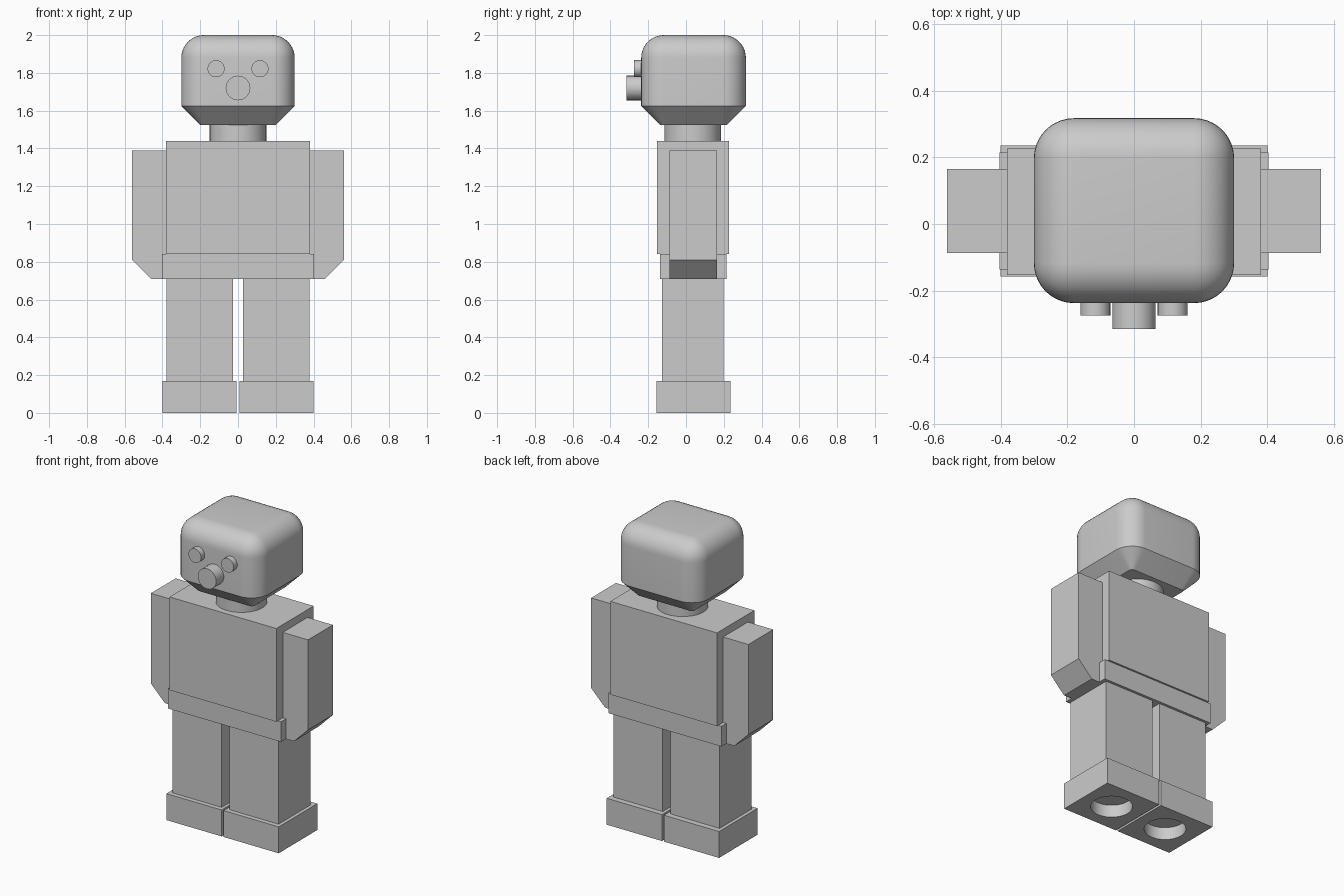
import bpy, bmesh, math
from mathutils import Matrix

cube = bpy.data.objects.get("Cube")
if cube:
    bpy.data.objects.remove(cube, do_unlink=True)

grey = bpy.data.materials.new("light_grey")
grey.use_nodes = True
colour = (0.6, 0.6, 0.6, 1)
grey.diffuse_color = colour
grey.node_tree.nodes["Principled BSDF"].inputs["Base Color"].default_value = colour


def finish(name, bm, smooth=False):
    bmesh.ops.recalc_face_normals(bm, faces=bm.faces)
    mesh = bpy.data.meshes.new(name)
    bm.to_mesh(mesh)
    bm.free()
    mesh.materials.append(grey)
    obj = bpy.data.objects.new(name, mesh)
    bpy.context.collection.objects.link(obj)
    if smooth:
        bpy.ops.object.select_all(action='DESELECT')
        obj.select_set(True)
        bpy.context.view_layer.objects.active = obj
        bpy.ops.object.shade_smooth_by_angle(angle=math.radians(30))
    return obj


def box_mesh(x, y, z):
    """Box from (low, high) ranges on each axis."""
    bm = bmesh.new()
    size = [b - a for a, b in (x, y, z)]
    mid = [(a + b) / 2 for a, b in (x, y, z)]
    bmesh.ops.create_cube(bm, size=1, matrix=Matrix.Translation(mid) @ Matrix.Diagonal((*size, 1)))
    return bm


def cylinder(name, centre, radius, depth, along_y=False):
    bm = bmesh.new()
    turn = Matrix.Rotation(math.pi / 2 if along_y else 0, 4, 'X')
    bmesh.ops.create_cone(bm, cap_ends=True, segments=48, radius1=radius, radius2=radius,
                          depth=depth, matrix=Matrix.Translation(centre) @ turn)
    return finish(name, bm, True)


# Head: rounded top and sides, chamfered underside
bm = box_mesh((-0.3, 0.3), (-0.237, 0.317), (1.625, 2.0))
edges = [e for e in bm.edges if max(v.co.z for v in e.verts) > 1.9]
bmesh.ops.bevel(bm, geom=edges, offset=0.12, segments=10, profile=0.5, affect='EDGES')
bm.normal_update()
base = min(bm.faces, key=lambda f: f.calc_center_median().z)
bmesh.ops.inset_region(bm, faces=[base], thickness=0.1, use_even_offset=True)
for v in base.verts:
    v.co.z = 1.525
finish("head", bm, True)

# Face
cylinder("nose", (0, -0.2575, 1.72), 0.065, 0.115, True)
for side, s in (("left", 1), ("right", -1)):
    cylinder(side + "_eye", (s * 0.116, -0.24, 1.822), 0.045, 0.068, True)

# Neck and body
cylinder("neck", (0, 0.035, 1.482), 0.15, 0.088)
finish("torso", box_mesh((-0.38, 0.38), (-0.153, 0.227), (0.84, 1.44)))
finish("hips", box_mesh((-0.403, 0.403), (-0.137, 0.215), (0.71, 0.84)))

# Limbs
for side, s in (("left", 1), ("right", -1)):
    def span(a, b):
        return tuple(sorted((s * a, s * b)))

    # Arm with its lower outer edge cut at an angle
    bm = box_mesh(span(0.38, 0.56), (-0.087, 0.165), (0.71, 1.39))
    edge = [e for e in bm.edges if all(v.co.z < 0.8 and abs(v.co.x) > 0.5 for v in e.verts)]
    bmesh.ops.bevel(bm, geom=edge, offset=0.1, segments=1, affect='EDGES')
    finish(side + "_arm", bm)

    finish(side + "_leg", box_mesh(span(0.027, 0.378), (-0.127, 0.198), (0.17, 0.71)))

    # Foot with a round socket in the sole
    foot = finish(side + "_foot", box_mesh(span(0.007, 0.4), (-0.157, 0.235), (0, 0.17)))
    cutter = cylinder(side + "_socket_cutter", (s * 0.2035, 0.039, 0), 0.122, 0.16)
    cutter.hide_render = True
    cutter.hide_set(True)
    cut = foot.modifiers.new("socket", 'BOOLEAN')
    cut.operation = 'DIFFERENCE'
    cut.object = cutter
    cut.solver = 'EXACT'
